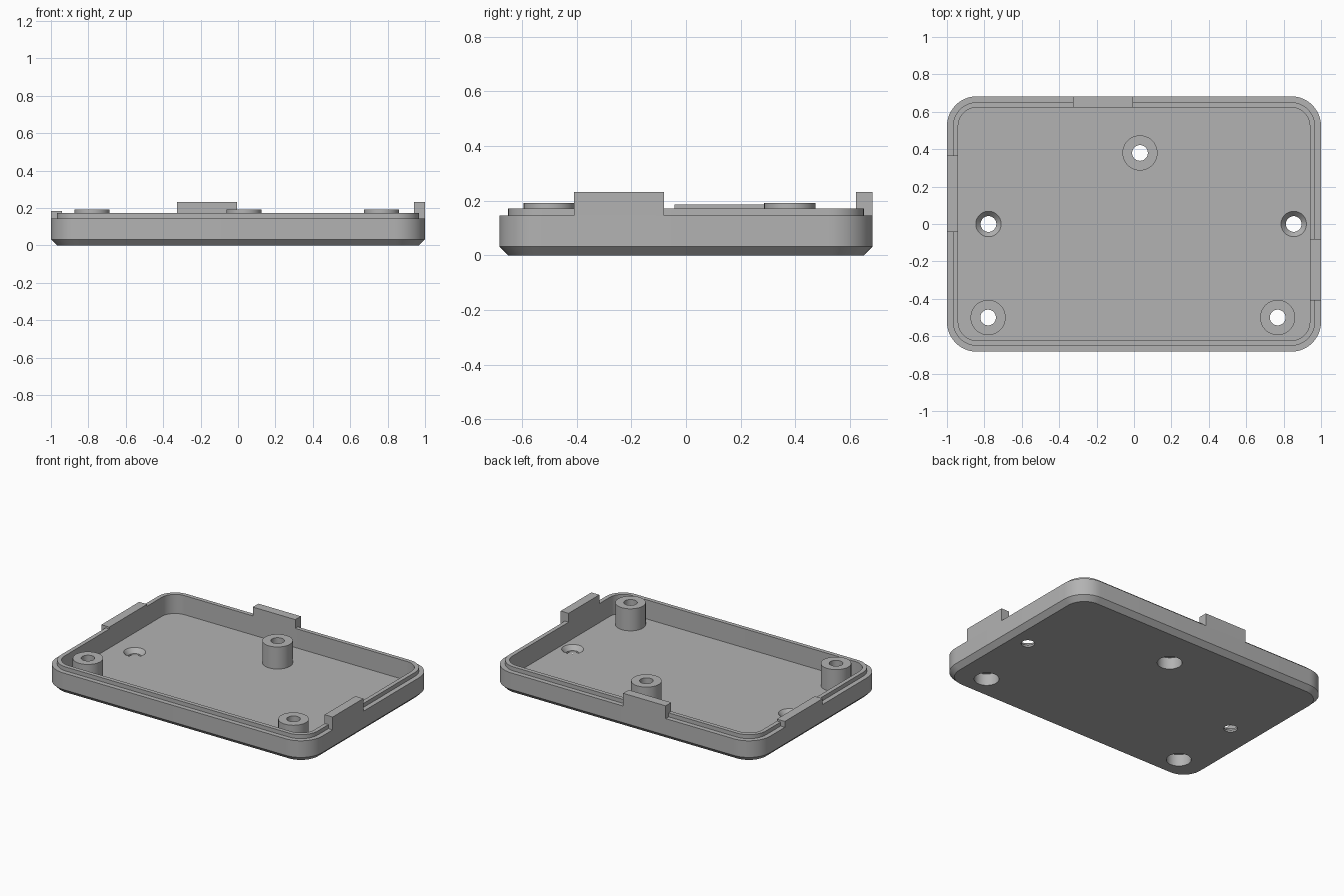
import bpy, bmesh, math
from mathutils import Vector

cube = bpy.data.objects.get("Cube")
if cube:
    bpy.data.objects.remove(cube, do_unlink=True)

grey = bpy.data.materials.new("plain grey")
grey.use_nodes = True
colour = (0.45, 0.45, 0.45, 1)
grey.diffuse_color = colour
grey.node_tree.nodes["Principled BSDF"].inputs["Base Color"].default_value = colour

HX, HY, RADIUS = 1.0, 0.683, 0.16
FLOOR, SHOULDER, RIM = 0.042, 0.145, 0.172
WALL, LIP = 0.06, 0.032
BORE, COUNTERBORE = 0.042, 0.077


def finish(name, bm):
    bmesh.ops.recalc_face_normals(bm, faces=bm.faces)
    mesh = bpy.data.meshes.new(name)
    bm.to_mesh(mesh)
    bm.free()
    mesh.materials.append(grey)
    ob = bpy.data.objects.new(name, mesh)
    bpy.context.collection.objects.link(ob)
    return ob


def smooth(ob):
    bpy.ops.object.select_all(action="DESELECT")
    ob.select_set(True)
    bpy.context.view_layer.objects.active = ob
    bpy.ops.object.shade_smooth_by_angle(angle=math.radians(30))


def bridge(bm, a, b):
    for i in range(len(a)):
        j = (i + 1) % len(a)
        bm.faces.new((a[i], a[j], b[j], b[i]))


def rounded_ring(bm, inset, z, steps=12):
    r = RADIUS - inset
    verts = []
    for k, (sx, sy) in enumerate(((1, 1), (-1, 1), (-1, -1), (1, -1))):
        for i in range(steps + 1):
            a = math.pi / 2 * (k + i / steps)
            verts.append(bm.verts.new((sx * (HX - RADIUS) + r * math.cos(a),
                                       sy * (HY - RADIUS) + r * math.sin(a), z)))
    return verts


def lathe(name, profile, x, y, closed=False, segments=40):
    """Turn a (radius, height) profile; open ones get end caps."""
    bm = bmesh.new()
    rings = []
    for r, z in profile:
        rings.append([bm.verts.new((x + r * math.cos(t), y + r * math.sin(t), z))
                      for t in (2 * math.pi * i / segments for i in range(segments))])
    for a, b in zip(rings, rings[1:]):
        bridge(bm, a, b)
    if closed:
        bridge(bm, rings[-1], rings[0])
    else:
        bm.faces.new(rings[0])
        bm.faces.new(rings[-1])
    return finish(name, bm)


def block(name, x0, x1, y0, y1, z0, z1):
    bm = bmesh.new()
    bmesh.ops.create_cube(bm, size=1)
    for v in bm.verts:
        v.co = Vector(((x0 + x1) / 2 + v.co.x * (x1 - x0),
                       (y0 + y1) / 2 + v.co.y * (y1 - y0),
                       (z0 + z1) / 2 + v.co.z * (z1 - z0)))
    return finish(name, bm)


# Tray: chamfered base, outer wall, stepped lip, inner wall and floor
bm = bmesh.new()
rings = [rounded_ring(bm, inset, z) for inset, z in (
    (0.032, 0), (0, 0.032), (0, SHOULDER), (LIP, SHOULDER),
    (LIP, RIM), (WALL, RIM), (WALL, FLOOR))]
for a, b in zip(rings, rings[1:]):
    bridge(bm, a, b)
bm.faces.new(rings[0])
bm.faces.new(rings[-1])
tray = finish("tray", bm)

# Hollow screw posts, counterbored from below
posts = ((0.032, 0.38), (-0.78, -0.5), (0.768, -0.5))
cutters = []
for i, (x, y) in enumerate(posts):
    post = lathe(f"screw_post_{i + 1}", (
        (COUNTERBORE, FLOOR), (0.094, FLOOR), (0.094, 0.192),
        (BORE, 0.192), (BORE, 0.08), (COUNTERBORE, 0.08)), x, y, closed=True)
    smooth(post)
    cutters.append(lathe("post_cutter", ((COUNTERBORE, -0.05), (COUNTERBORE, 0.07)), x, y))

# Countersunk mounting holes in the floor
for x in (-0.778, 0.854):
    cutters.append(lathe("countersink_cutter", (
        (BORE, -0.05), (BORE, 0.012), (0.068, FLOOR), (0.068, 0.1)), x, 0))

for cutter in cutters:
    cutter.hide_render = True
    mod = tray.modifiers.new("hole", "BOOLEAN")
    mod.operation, mod.solver, mod.object = "DIFFERENCE", "EXACT", cutter
    bpy.context.view_layer.objects.active = tray
    bpy.ops.object.modifier_apply(modifier=mod.name)
    bpy.data.objects.remove(cutter, do_unlink=True)
smooth(tray)

# Locating tabs on the rim
block("left_tab", HX - WALL, HX, -0.41, -0.08, SHOULDER, 0.232)
block("back_tab", -0.325, -0.005, HY - WALL, HY, SHOULDER, 0.232)
block("right_tab", -HX, WALL - HX, -0.042, 0.365, SHOULDER, 0.185)
